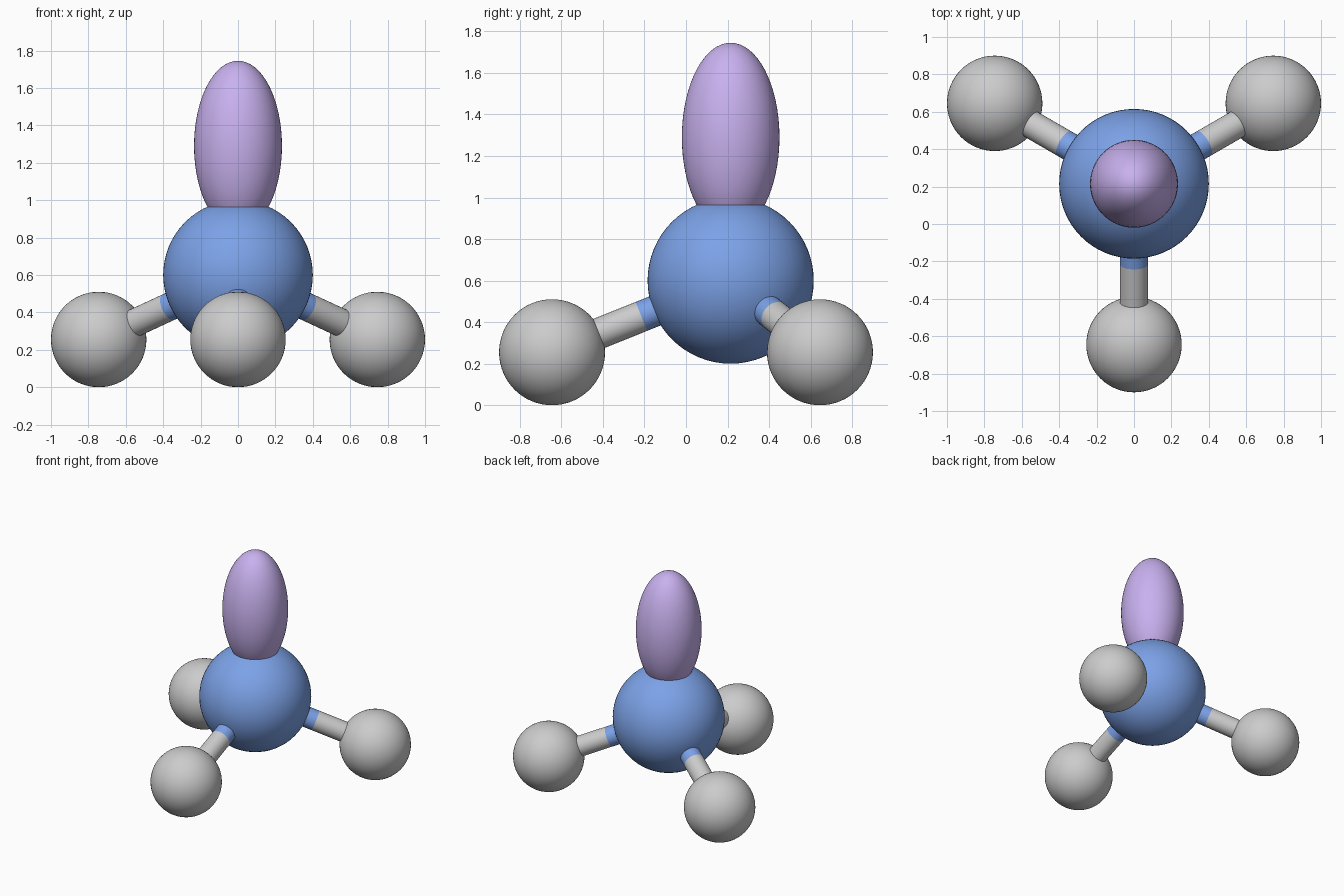
import bpy
from math import cos, sin, radians
from mathutils import Vector

if "Cube" in bpy.data.objects:
    bpy.data.objects.remove(bpy.data.objects["Cube"])

CENTRE = Vector((0, 0.215, 0.6))
ATOM_R = 0.255
REACH = 0.86          # horizontal distance from central atom to outer atoms
BOND_R = 0.075


def material(name, rgb):
    m = bpy.data.materials.new(name)
    m.diffuse_color = (*rgb, 1)
    m.use_nodes = True
    m.node_tree.nodes["Principled BSDF"].inputs["Base Color"].default_value = m.diffuse_color
    return m


def finish(name, mat=None):
    ob = bpy.context.object
    ob.name = name
    bpy.ops.object.shade_smooth_by_angle()
    if mat:
        ob.data.materials.append(mat)
    return ob


def ball(name, loc, scale, mat=None):
    bpy.ops.mesh.primitive_uv_sphere_add(segments=64, ring_count=32, radius=1, location=loc)
    bpy.context.object.scale = scale
    bpy.ops.object.transform_apply(location=False, rotation=False, scale=True)
    return finish(name, mat)


def rod(name, a, b, mat=None):
    d = b - a
    bpy.ops.mesh.primitive_cylinder_add(
        vertices=32, radius=BOND_R, depth=d.length, location=(a + b) / 2,
        rotation=d.to_track_quat('Z', 'Y').to_euler())
    return finish(name, mat)


blue = material("blue", (0.2, 0.36, 0.8))
lilac = material("lilac", (0.58, 0.44, 0.86))

# Central atom and lone pair lobe
ball("central_atom", CENTRE, (0.4, 0.4, 0.4), blue)
ball("lone_pair_lobe", (0, CENTRE.y, 1.29), (0.235, 0.235, 0.455), lilac)

# Three outer atoms, each bond split into two coloured halves
for label, angle in (("front", -90), ("right", 30), ("left", 150)):
    a = radians(angle)
    outer = Vector((REACH * cos(a), CENTRE.y + REACH * sin(a), ATOM_R))
    middle = (CENTRE + outer) / 2
    ball(f"outer_atom_{label}", outer, (ATOM_R,) * 3)
    rod(f"bond_inner_{label}", CENTRE, middle, blue)
    rod(f"bond_outer_{label}", middle, outer)
